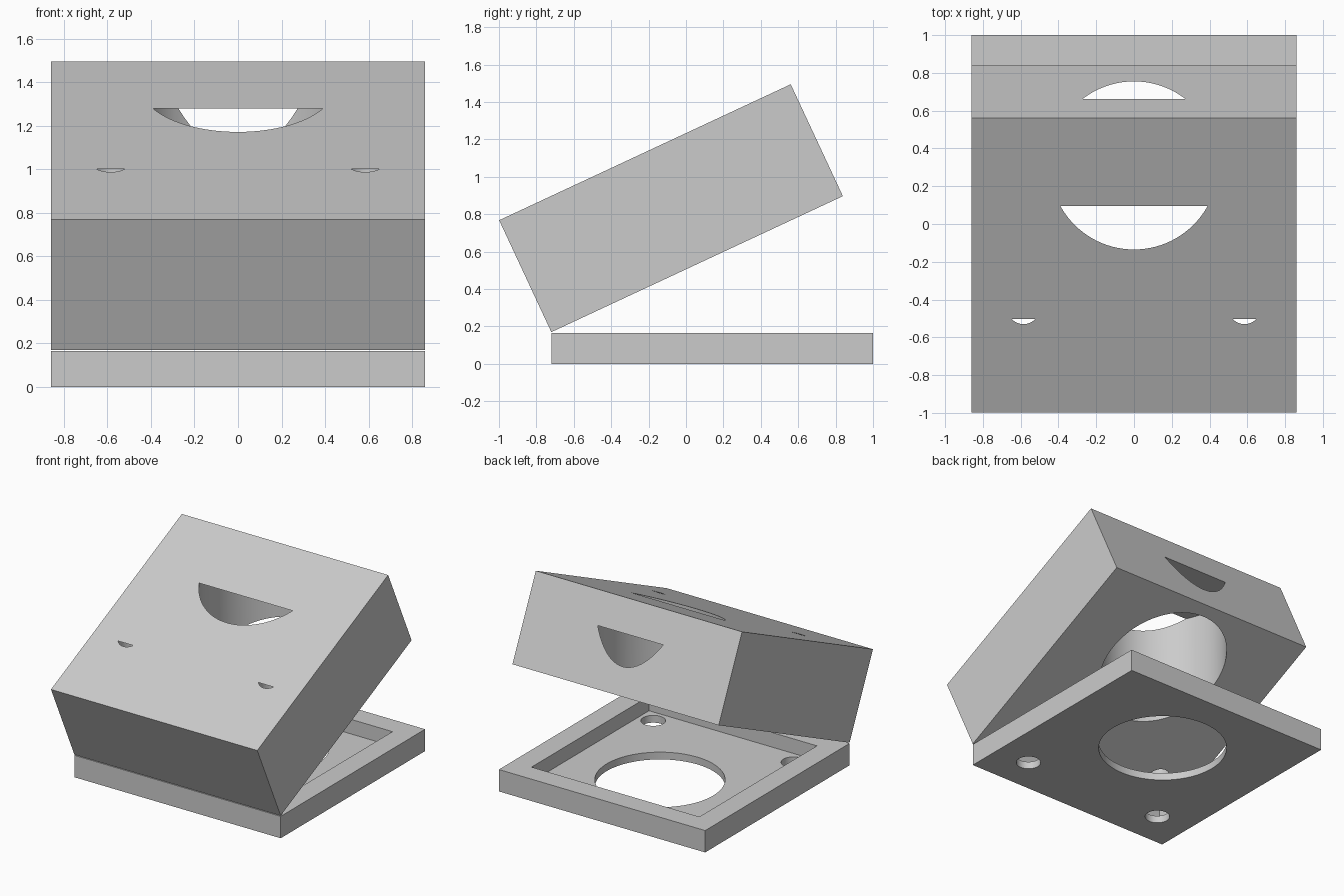
import bpy
import math
from mathutils import Matrix

default = bpy.data.objects.get("Cube")
if default:
    bpy.data.objects.remove(default, do_unlink=True)

WIDTH = 1.72        # both parts share a square footprint
FRONT = -0.72       # y of the hinge edge
TILT = math.radians(25)

grey = bpy.data.materials.new("plain grey")
grey.use_nodes = True
grey.diffuse_color = (0.6, 0.6, 0.6, 1)
grey.node_tree.nodes["Principled BSDF"].inputs["Base Color"].default_value = grey.diffuse_color


def box(name, size, center):
    bpy.ops.mesh.primitive_cube_add(size=1)
    ob = bpy.context.object
    ob.name = name
    ob.data.transform(Matrix.Translation(center) @ Matrix.Diagonal((*size, 1)))
    ob.data.materials.append(grey)
    return ob


def bore(x, y, radius, top):
    """Upright round cutter from below the ground to a flat top."""
    bottom = -0.1
    bpy.ops.mesh.primitive_cylinder_add(vertices=96, radius=radius, depth=top - bottom,
                                        location=(x, y, (top + bottom) / 2))
    ob = bpy.context.object
    ob.name = "bore_cutter"
    ob.hide_render = True
    ob.data.materials.append(grey)
    return ob


def cut(ob, cutters):
    bpy.ops.object.select_all(action="DESELECT")
    ob.select_set(True)
    bpy.context.view_layer.objects.active = ob
    for cutter in cutters:
        mod = ob.modifiers.new("cut", "BOOLEAN")
        mod.operation = "DIFFERENCE"
        mod.solver = "EXACT"
        mod.object = cutter
        bpy.ops.object.modifier_apply(modifier=mod.name)
    bpy.ops.object.shade_smooth_by_angle(angle=math.radians(30))


# Base tray and its square recess
mid = FRONT + WIDTH / 2
base = box("base_tray", (WIDTH, WIDTH, 0.165), (0, mid, 0.0825))
inner = WIDTH - 0.32
recess = box("recess_cutter", (inner, inner, 0.4), (0, mid, 0.255))
recess.hide_render = True

# Solid block leaning up from the front edge
block = box("tilted_block", (WIDTH, WIDTH, 0.66), (0, WIDTH / 2, 0.33))
block.data.transform(Matrix.Translation((0, FRONT, 0.17)) @ Matrix.Rotation(TILT, 4, "X"))

# Upright bores passing through both parts, ending flat inside the block
bores = [bore(0, 0.31, 0.445, 1.278)]
bores += [bore(side * 0.585, -0.445, 0.085, 1.0) for side in (-1, 1)]

cut(base, [recess] + bores)
cut(block, bores)

for helper in [recess] + bores:
    bpy.data.objects.remove(helper, do_unlink=True)
